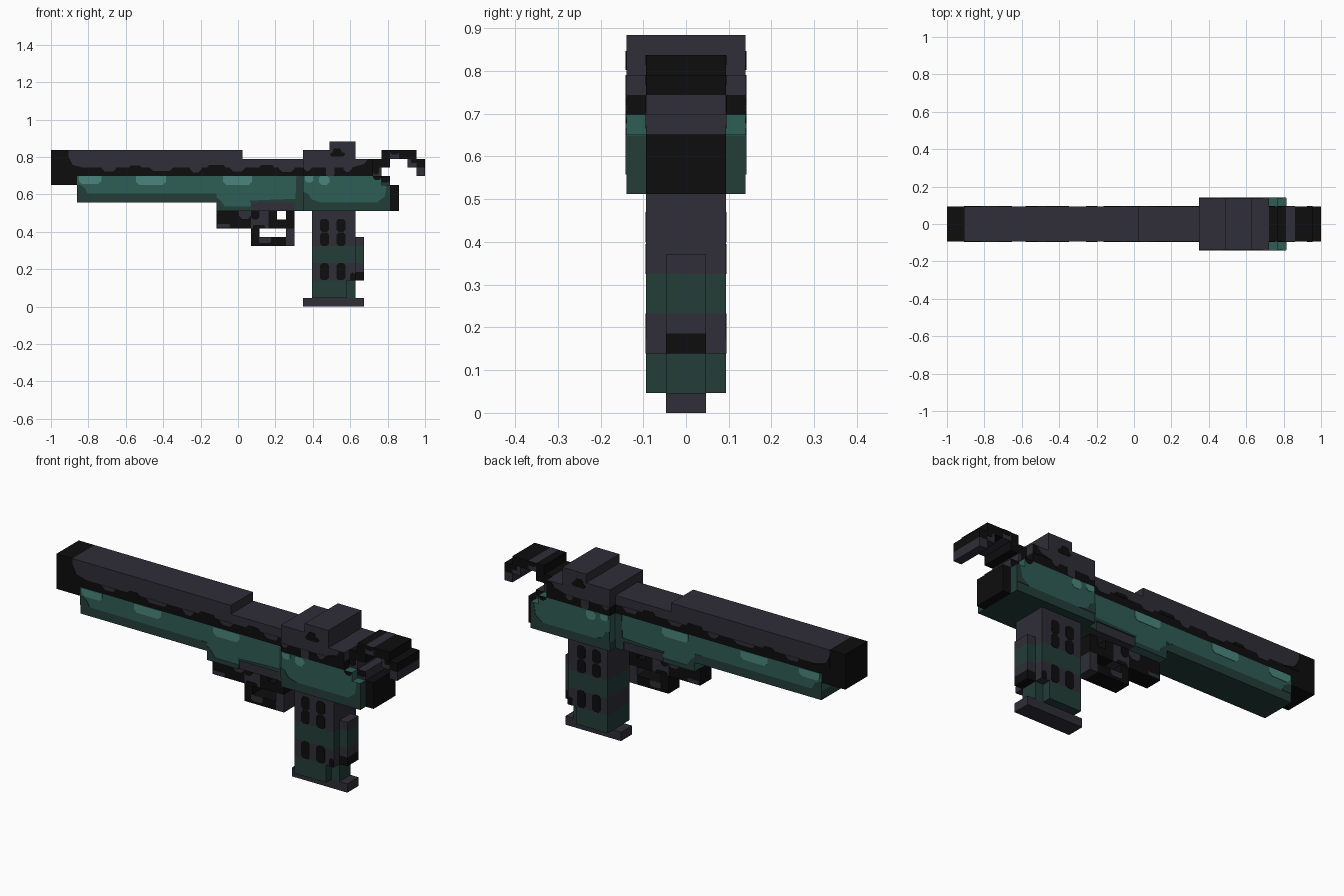
import bpy, bmesh

if "Cube" in bpy.data.objects:
    bpy.data.objects.remove(bpy.data.objects["Cube"], do_unlink=True)

U = 2 / 43  # block unit: x counts from the muzzle, z from the base plate

COLOURS = {
    "dark_grey": (0.029, 0.027, 0.039),
    "black": (0.004, 0.004, 0.004),
    "teal": (0.028, 0.110, 0.092),
    "light_teal": (0.070, 0.235, 0.205),
    "dark_green": (0.017, 0.047, 0.039),
}
MATS = {}
for mat_name, rgb in COLOURS.items():
    m = bpy.data.materials.new(mat_name)
    m.use_nodes = True
    m.diffuse_color = (*rgb, 1)
    bsdf = m.node_tree.nodes["Principled BSDF"]
    bsdf.inputs["Base Color"].default_value = (*rgb, 1)
    bsdf.inputs["Roughness"].default_value = 0.8
    MATS[mat_name] = m
G, K, T, L, D = COLOURS


def prism(bm, pts, y0, y1):
    """Extrude an x-z outline (in block units) between two y values (in units)."""
    a, b = [[bm.verts.new((x * U - 1, y, z * U)) for x, z in pts] for y in (y0, y1)]
    faces = [bm.faces.new(a), bm.faces.new(b[::-1])]
    n = len(pts)
    for i in range(n):
        j = (i + 1) % n
        faces.append(bm.faces.new((a[j], a[i], b[i], b[j])))
    return faces


def finish(name, bm, colours):
    bmesh.ops.recalc_face_normals(bm, faces=bm.faces[:])
    me = bpy.data.meshes.new(name)
    bm.to_mesh(me)
    bm.free()
    for c in colours:
        me.materials.append(MATS[c])
    ob = bpy.data.objects.new(name, me)
    bpy.context.collection.objects.link(ob)


def part(name, *boxes):
    """Boxes given as x0, x1, z0, z1, half width, colour."""
    bm = bmesh.new()
    colours = sorted({b[5] for b in boxes})
    for x0, x1, z0, z1, w, c in boxes:
        for f in prism(bm, [(x0, z0), (x1, z0), (x1, z1), (x0, z1)], -w * U, w * U):
            f.material_index = colours.index(c)
    finish(name, bm, colours)


def plates(name, w, colour, *outlines):
    """Thin painted plates on both sides of a part of half width w."""
    bm = bmesh.new()
    for pts in outlines:
        for s in (-1, 1):
            prism(bm, pts, s * (w * U - 0.002), s * (w * U + 0.002))
    finish(name, bm, [colour])


def blob(x0, x1, z0, z1, top=0.0, bottom=0.35):
    """Rectangle outline with its top and bottom corners cut."""
    pts = [(x0 + bottom, z0), (x1 - bottom, z0), (x1, z0 + bottom)]
    pts += [(x1, z1 - top), (x1 - top, z1)] if top else [(x1, z1)]
    pts += [(x0 + top, z1), (x0, z1 - top)] if top else [(x0, z1)]
    return pts + [(x0, z0 + bottom)]


# Barrel and muzzle
part("muzzle", (0, 2, 14, 18, 2, K), (2, 3, 14, 16, 2, K))
part("barrel", (2, 22, 16, 18, 2, G), (22, 29, 16, 17, 2, G), (3, 29, 15, 16, 2, K))
plates("muzzle_shading", 2, K, [(1.95, 15.9), (4, 15.9), (2.5, 16.3), (2.2, 16.9), (1.95, 17.3)])
plates("barrel_band_dips", 2, G, blob(5.8, 7.5, 15.55, 16), blob(11.4, 14, 15.6, 16),
       blob(16, 17.3, 15.45, 16), blob(20.6, 22.3, 15.55, 16), blob(26.2, 28, 15.5, 16))
plates("barrel_band_bumps", 2, K, blob(9, 10.4, 15.9, 16.25, 0.2, 0),
       blob(18, 20, 15.9, 16.3, 0.2, 0), blob(24, 25.6, 15.9, 16.3, 0.2, 0))

# Handguard under the barrel
part("handguard", (3, 19, 13, 15, 2, T), (3, 19, 12, 13, 2, D),
     (19, 29, 12, 15, 2, T), (19, 23, 11, 12, 2, T), (28, 29, 11, 12, 2, D))
plates("handguard_shading", 2, D,
       [(3, 13), (4.2, 13), (3.9, 13.6), (3.4, 14), (3, 14)],
       [(18.2, 13), (19, 12.6), (19, 13)],
       [(19, 11), (23, 11), (23, 11.5), (20, 11.5), (19.5, 12.2), (19, 12.6)],
       [(22.9, 12), (28.1, 12), (28.1, 12.4), (22.9, 12.2)],
       [(28.1, 12), (29, 12), (29, 15), (28.2, 15)])
plates("handguard_highlights", 2, L, blob(3.2, 5.8, 14.1, 15), blob(9.8, 13.2, 14, 15),
       blob(19.8, 23.1, 14, 15))

# Trigger block, trigger and guard
part("front_lug", (19, 23, 9, 11, 1, K))
plates("front_lug_patches", 1, G, blob(19.1, 20.6, 9.1, 9.5, 0.1, 0.1), blob(21.6, 23, 10.1, 11))
part("trigger", (23, 25, 9, 11, 1, G), (25, 26, 9, 11, 1, K), (26, 27, 9, 10, 1, K))
part("trigger_guard", (23, 28, 11, 12, 1.9, G), (27, 28, 7, 9, 1, G), (27, 28, 9, 11, 1, K),
     (23, 27, 7, 8, 1, K), (23, 24, 8, 9, 1, K))
plates("trigger_patches", 1, K, blob(23, 24, 10, 11, 0, 0.3), blob(23.2, 24.6, 9, 9.4, 0.15, 0))
plates("guard_patches", 1, G, blob(23.9, 25.3, 7.3, 8, 0, 0.2))

# Receiver, stepped down toward the rear
part("receiver_upper", (29, 35, 16, 18, 3, G), (35, 37, 16, 17, 3, G), (29, 37, 15, 16, 3, K))
part("receiver_lower", (29, 38, 14, 15, 3, T), (29, 39, 12, 14, 3, T), (29, 39, 11, 12, 3, D))
part("rear_sight", (32, 35, 18, 19, 3, G))
part("receiver_back_face", (38.95, 39.03, 11, 13.95, 3, D))
part("rear_cap", (39, 40, 11, 14, 2, K))
plates("receiver_band_dips", 3, G, blob(29, 30, 15.6, 16), blob(31.6, 32.6, 15, 16, 0, 0.2),
       blob(33.6, 34.6, 15.5, 16))
plates("receiver_marks", 3, K, blob(32.1, 33.8, 17.25, 17.75, 0.2, 0.2),
       blob(32.4, 33.4, 17.7, 18.2, 0.2, 0),
       [(34.6, 16), (37, 16), (37, 17), (36.4, 16.9), (36, 16.4)])
plates("receiver_highlights", 3, L, blob(29.2, 30.2, 14.3, 15, 0, 0.25),
       blob(30.8, 32, 14, 15, 0.2, 0.3))
plates("receiver_shading", 3, D, [(29, 12), (31, 12), (30, 12.3), (29.5, 13), (29, 13.2)],
       [(37.5, 12), (39, 12), (39, 14), (38.6, 14), (38.4, 12.7)])
plates("receiver_corner_marks", 3, K, blob(37, 38, 14.55, 15, 0, 0.3))

# Hammer with its hooked spur
part("hammer_base", (36.9, 39, 14, 15, 2, G), (37, 38, 15, 16, 2, G))
plates("hammer_base_marks", 2, K, blob(37.9, 39, 14.3, 15, 0, 0.2), blob(37, 37.7, 15.2, 16, 0, 0.2))
part("hammer", (37, 39, 16, 17, 2, K), (38, 39, 17, 18, 2, K), (39, 40, 17, 18, 2, G),
     (40, 42, 17, 18, 2, K), (41, 42, 16, 17, 2, G), (42, 43, 16, 17, 2, K),
     (42, 43, 15, 16, 2, G))
plates("hammer_marks", 2, K, blob(39, 40, 17.5, 18, 0, 0.2), blob(41.4, 42, 16.5, 17, 0, 0.1))

# Grip with coloured bands, rear spine and base plate
part("grip", (30, 35, 7, 11, 2, G), (30, 35, 5, 7, 2, D), (30, 35, 3, 5, 2, G),
     (30, 34, 1, 3, 2, D), (34, 35, 1, 3, 1, D))
part("grip_spine", (35, 36, 7, 8, 1, G), (35, 36, 5, 7, 1, D), (35, 36, 4, 5, 1, G),
     (35, 36, 3, 4, 1, K))
part("base_plate", (29, 36, 0, 1, 1, G))
plates("grip_slots", 2, K, *[blob(x, x + 1.05, z0, z1, 0.25, 0.25)
                             for x in (30.9, 32.8)
                             for z0, z1 in ((7.0, 8.5), (8.6, 10.1), (3.05, 5.0))])
plates("grip_rear_marks", 2, K, blob(34.4, 35, 3, 3.9, 0.2, 0))
